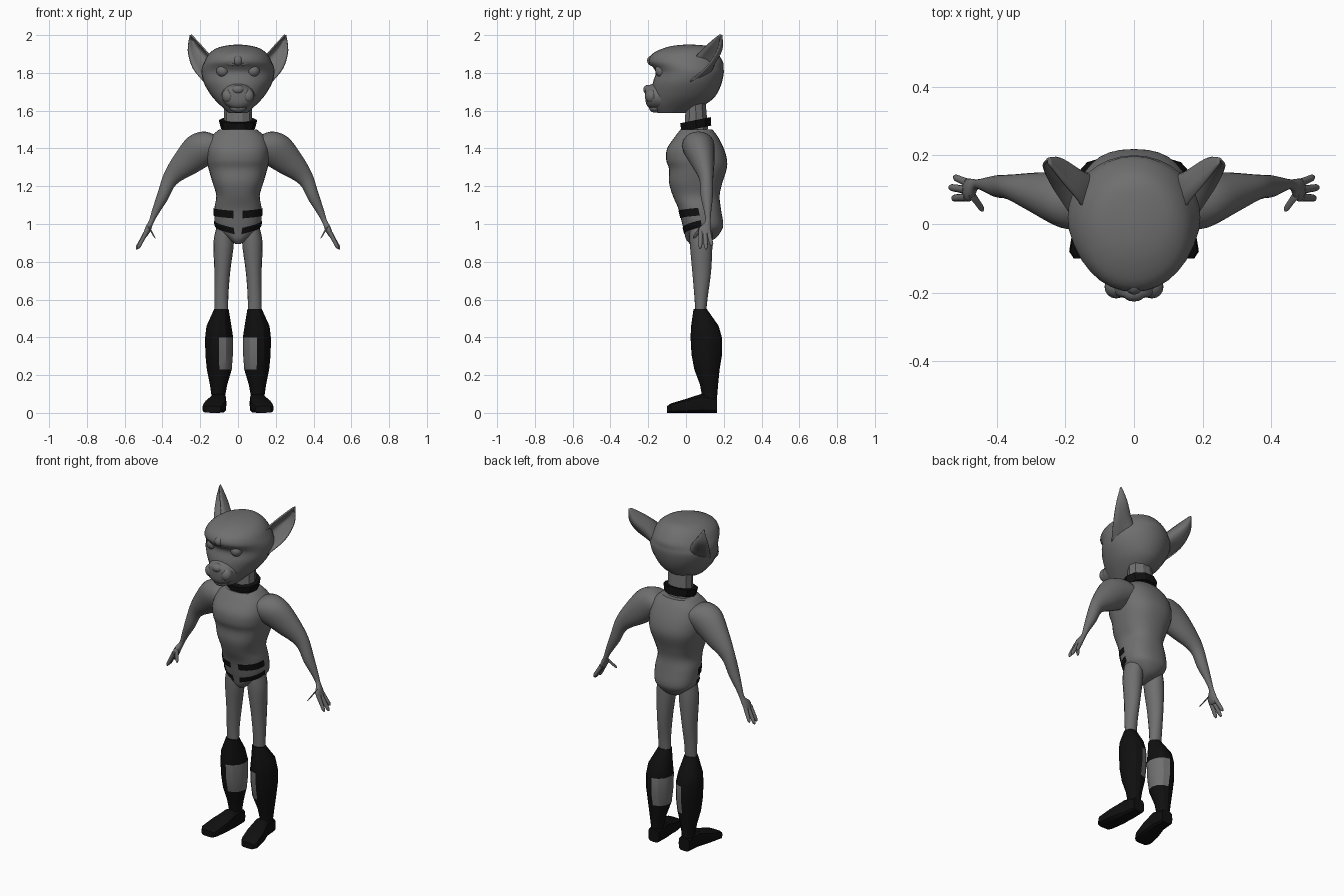
import bpy, bmesh, math
from mathutils import Vector

cube = bpy.data.objects.get("Cube")
if cube:
    bpy.data.objects.remove(cube, do_unlink=True)


def material(name, v):
    m = bpy.data.materials.new(name)
    m.use_nodes = True
    col = (v, v, v, 1)
    m.diffuse_color = col
    m.node_tree.nodes["Principled BSDF"].inputs["Base Color"].default_value = col
    return m


GREY = material("grey skin", 0.16)
BLACK = material("black cloth", 0.005)
X, Y, Z = Vector((1, 0, 0)), Vector((0, 1, 0)), Vector((0, 0, 1))


def spline(rows, k):
    """Catmull-Rom refinement of a list of equal-length tuples."""
    out, n = [], len(rows)
    for i in range(n - 1):
        a, b, c, d = rows[max(i - 1, 0)], rows[i], rows[i + 1], rows[min(i + 2, n - 1)]
        for j in range(k):
            t = j / k
            out.append([q + 0.5 * t * (r - p + t * (2 * p - 5 * q + 4 * r - s + t * (3 * (q - r) + s - p)))
                        for p, q, r, s in zip(a, b, c, d)])
    return out + [list(rows[-1])]


def oval(row, t, u, v, p=2.0):
    x, y, z, a, b = row
    c, s = math.cos(t), math.sin(t)
    return (Vector((x, y, z)) + u * a * math.copysign(abs(c) ** (2 / p), c)
            + v * b * math.copysign(abs(s) ** (2 / p), s))


def finish(name, bm, mats, mirror=False, angle=40):
    bmesh.ops.recalc_face_normals(bm, faces=bm.faces)
    me = bpy.data.meshes.new(name)
    bm.to_mesh(me)
    bm.free()
    ob = bpy.data.objects.new(name, me)
    bpy.context.collection.objects.link(ob)
    for m in mats:
        me.materials.append(m)
    bpy.ops.object.select_all(action="DESELECT")
    ob.select_set(True)
    bpy.context.view_layer.objects.active = ob
    bpy.ops.object.shade_smooth_by_angle(angle=math.radians(angle))
    if mirror:
        ob.modifiers.new("Mirror", "MIRROR").use_mirror_merge = False
    return ob


def skin(bm, grid, closed=True):
    rings = [[bm.verts.new(p) for p in ring] for ring in grid]
    n = len(rings[0])
    for lo, hi in zip(rings, rings[1:]):
        for i in range(n if closed else n - 1):
            j = (i + 1) % n
            bm.faces.new((lo[i], lo[j], hi[j], hi[i]))
    if closed:
        bm.faces.new(rings[0])
        bm.faces.new(rings[-1])


def loft(name, rows, u=X, v=Y, n=24, k=4, p=2.0, mats=(GREY,), mirror=False, rule=None, angle=40):
    bm = bmesh.new()
    skin(bm, [[oval(r, 2 * math.pi * i / n, u, v, p) for i in range(n)] for r in spline(rows, k)])
    for f in bm.faces:
        if rule and rule(f.calc_center_median()):
            f.material_index = 1
    return finish(name, bm, mats, mirror, angle)


def ball(name, loc, size, mirror=False):
    bm = bmesh.new()
    bmesh.ops.create_uvsphere(bm, u_segments=16, v_segments=10, radius=1)
    bmesh.ops.scale(bm, vec=size, verts=bm.verts)
    bmesh.ops.translate(bm, vec=loc, verts=bm.verts)
    return finish(name, bm, (GREY,), mirror)


def upright(profile):
    """(z, half width, front y, back y) to loft rows."""
    return [(0, (f + b) / 2, z, w, (b - f) / 2) for z, w, f, b in profile]


# Torso
torso = upright([
    (.895, .015, .02, .08), (.92, .05, 0, .15), (.96, .1, -.01, .185), (1, .122, -.02, .197),
    (1.08, .125, -.04, .185), (1.15, .115, -.07, .178), (1.22, .135, -.09, .193),
    (1.29, .155, -.09, .215), (1.34, .165, -.105, .217), (1.4, .165, -.1, .2),
    (1.46, .145, -.06, .17), (1.5, .1, -.03, .14)])
loft("torso", torso, n=32, p=2.4)


# Hip bands that follow the torso surface
def torso_point(z, t):
    rows = spline(torso, 4)
    for a, b in zip(rows, rows[1:]):
        if a[2] <= z <= b[2]:
            f = (z - a[2]) / (b[2] - a[2])
            r = [p + (q - p) * f for p, q in zip(a, b)]
            r[3], r[4] = r[3] + .004, r[4] + .004
            return oval(r, t, X, Y, 2.4)


def band(name, low, high, rise):
    bm = bmesh.new()
    cols = 12
    skin(bm, [[torso_point(low + (high - low) * j / 3 + rise * i / cols,
                           math.radians(-82 + 80 * i / cols)) for i in range(cols + 1)]
              for j in range(4)], closed=False)
    finish(name, bm, (BLACK,), True)


band("upper_hip_band", 1.03, 1.07, .015)
band("lower_hip_band", .945, .98, .04)

# Neck and collar
tilt = Vector((0, 1, .2))
loft("neck", [(0, .055, 1.49, .075, .065), (0, .05, 1.65, .075, .055)], v=tilt, n=10, k=1, angle=30)
loft("collar", [(0, .055, 1.505, .09, .083), (0, .05, 1.55, .102, .085)], v=tilt, n=10, k=1,
     mats=(BLACK,), angle=30)

# Head, snout and face
loft("head", upright([
    (1.588, .05, -.15, 0), (1.62, .085, -.175, .08), (1.66, .125, -.18, .14), (1.7, .155, -.18, .17),
    (1.75, .182, -.175, .19), (1.8, .193, -.16, .2), (1.83, .19, -.175, .198), (1.86, .178, -.198, .195),
    (1.9, .155, -.18, .17), (1.93, .115, -.12, .14), (1.945, .06, -.06, .1), (1.95, .01, 0, .03)]),
    n=32, k=3)
loft("snout", [(0, -.08, 1.68, .1, .08), (0, -.16, 1.677, .086, .07), (0, -.195, 1.675, .072, .06),
               (0, -.212, 1.685, .045, .045), (0, -.217, 1.69, .01, .01)], v=Z)
ball("nose", (0, -.2, 1.712), (.035, .026, .025))
ball("nostril_lobe", (.052, -.183, 1.678), (.034, .034, .038), True)
ball("chin", (0, -.165, 1.615), (.045, .03, .025))
ball("eye", (.08, -.128, 1.812), (.035, .035, .035), True)
ball("forehead_eye", (0, -.178, 1.865), (.026, .028, .028))
loft("brow", [(.02, -.185, 1.845, .008, .008), (.065, -.165, 1.855, .014, .013),
              (.11, -.13, 1.863, .013, .012), (.15, -.08, 1.86, .005, .005)], u=Y, v=Z, n=12, mirror=True)

# Ears as curved cups: outer rim, back and inner rim meet at the tip
outer = [(.18, .02, 1.755), (.24, .11, 1.83), (.264, .165, 1.92), (.252, .185, 2.0)]
back = [(.1, .13, 1.79), (.15, .15, 1.86), (.21, .187, 1.93), (.251, .188, 2.0)]
inner = [(.13, .02, 1.85), (.163, .07, 1.905), (.205, .12, 1.955), (.248, .175, 2.0)]
ear = bmesh.new()
grid = []
for o, b, i in zip(spline(outer, 4), spline(back, 4), spline(inner, 4)):
    o, b, i = Vector(o), Vector(b), Vector(i)
    ctrl = 2 * b - (o + i) / 2
    grid.append([o * (1 - t) ** 2 + ctrl * 2 * t * (1 - t) + i * t * t for t in [s / 10 for s in range(11)]])
skin(ear, grid, closed=False)
ear = finish("ear", ear, (GREY,), angle=60)
solid = ear.modifiers.new("Thickness", "SOLIDIFY")
solid.thickness, solid.offset = .008, 0
ear.modifiers.new("Mirror", "MIRROR").use_mirror_merge = False

# Arms
across = Vector((.75, 0, .66))
loft("arm", [(.07, .065, 1.43, .06, .06), (.11, .065, 1.425, .083, .098), (.19, .068, 1.395, .083, .098),
             (.28, .09, 1.318, .06, .074), (.358, .107, 1.24, .037, .044), (.4, .11, 1.145, .032, .033),
             (.44, .115, 1.06, .018, .02), (.46, .115, 1.01, .015, .014), (.476, .1, .975, .032, .017),
             (.49, .1, .945, .03, .013), (.495, .1, .935, .01, .005)],
     u=Y, v=across, n=20, mirror=True)

# Fingers and thumb
for name, base, tip in (("front_finger", (.487, .078, .955), (.53, .075, .87)),
                        ("middle_finger", (.49, .1, .95), (.539, .107, .866)),
                        ("back_finger", (.485, .12, .955), (.525, .137, .885)),
                        ("thumb", (.472, .085, .985), (.44, .04, .925))):
    a, b = Vector(base), Vector(tip)
    rows = [(*a.lerp(b, f), r, r) for f, r in ((0, .013), (.5, .011), (.85, .01), (1, .003))]
    loft(name, rows, u=Y, v=across, n=10, k=2, mirror=True)

# Legs
loft("leg", [(.072, .08, .99, .04, .06), (.076, .08, .9, .054, .06), (.083, .083, .75, .042, .05),
             (.088, .08, .62, .037, .036), (.088, .078, .53, .036, .028)], n=16, mirror=True)

# Boots with a grey panel on the inner half
loft("boot", [(.088, .075, .55, .038, .035), (.101, .1, .46, .066, .073), (.1, .107, .4, .074, .083),
              (.1, .11, .31, .073, .081), (.099, .111, .23, .066, .067), (.103, .122, .15, .046, .048),
              (.104, .125, .09, .036, .04), (.104, .125, .03, .036, .04)],
     n=12, k=1, mats=(BLACK, GREY), mirror=True, angle=30,
     rule=lambda c: .23 < c.z < .4 and c.x < .1)
loft("foot", [(.102, .165, .04, .036, .04), (.105, .08, .05, .044, .05), (.12, 0, .037, .056, .037),
              (.134, -.08, .025, .055, .025), (.134, -.1, .018, .042, .018)],
     v=Z, n=12, k=1, p=4, mats=(BLACK,), mirror=True, angle=30)
